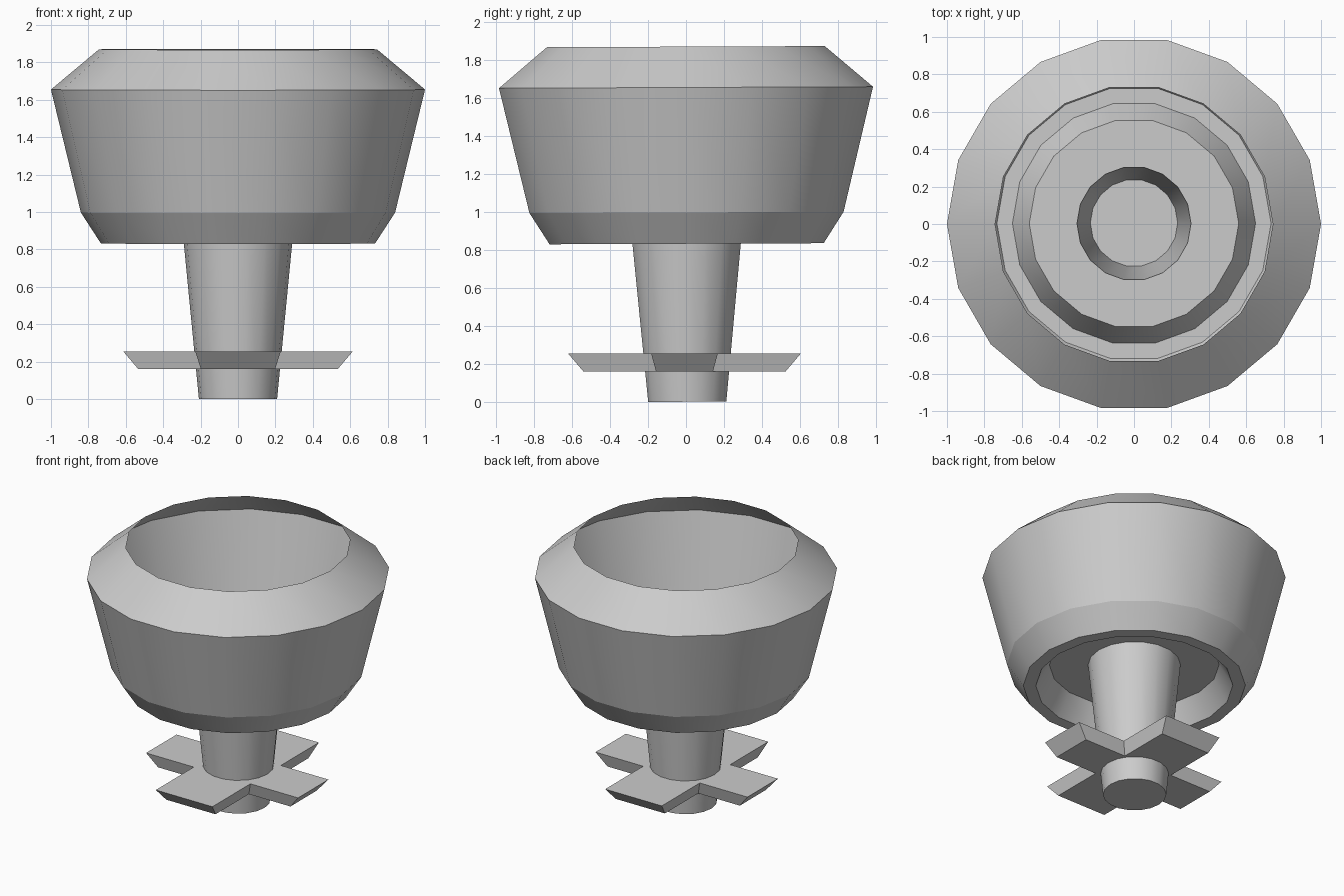
import bpy, bmesh
from math import cos, sin, tau
from mathutils import Matrix

if "Cube" in bpy.data.objects:
    bpy.data.objects.remove(bpy.data.objects["Cube"])

SIDES = 18
# the whole turned body leans very slightly around x
TILT = (Matrix.Translation((0, 0, 1.65)) @ Matrix.Rotation(0.004, 4, 'X')
        @ Matrix.Translation((0, 0, -1.65)))


def finish(name, bm):
    mesh = bpy.data.meshes.new(name)
    bm.to_mesh(mesh)
    bm.free()
    obj = bpy.data.objects.new(name, mesh)
    bpy.context.collection.objects.link(obj)
    return obj


def lathe(name, profile, cap_end=False):
    """Open sheet of rings, listed top to bottom along the outer side."""
    bm = bmesh.new()
    rings = [[bm.verts.new((r * cos(tau * i / SIDES), r * sin(tau * i / SIDES), z))
              for i in range(SIDES)] for r, z in profile]
    for a, b in zip(rings, rings[1:]):
        for i in range(SIDES):
            j = (i + 1) % SIDES
            bm.faces.new((a[i], b[i], b[j], a[j])).smooth = True
    if cap_end:
        bm.faces.new(rings[-1][::-1])
    # crisp horizontal creases, smooth round the sides
    for ring in rings:
        for i in range(SIDES):
            bm.edges.get((ring[i - 1], ring[i])).smooth = False
    bmesh.ops.transform(bm, matrix=TILT, verts=bm.verts)
    return finish(name, bm)


# thin cup shell with a recess underneath
lathe("cup", [(0.743, 1.87), (1.0, 1.655), (0.84, 0.997), (0.733, 0.832),
              (0.65, 0.832), (0.56, 0.99), (0.305, 0.99)])

# hollow tapered stem, closed at the foot
lathe("stem", [(0.305, 0.99), (0.209, 0.0)], cap_end=True)


# four-armed cross plate with bevelled sides
def cross_outline(reach, wx, wy):
    corner = [(reach, wy), (wx, wy), (wx, reach)]
    pts = corner + [(-x, y) for x, y in corner[::-1]]
    return pts + [(-x, -y) for x, y in pts]


bm = bmesh.new()
top = [bm.verts.new((x, y - 0.008, 0.253)) for x, y in cross_outline(0.612, 0.228, 0.175)]
low = [bm.verts.new((x, y - 0.008, 0.16)) for x, y in cross_outline(0.533, 0.198, 0.15)]
bm.faces.new(top)
bm.faces.new(low[::-1])
for i in range(len(top)):
    bm.faces.new((top[i - 1], low[i - 1], low[i], top[i]))
bmesh.ops.recalc_face_normals(bm, faces=bm.faces)
finish("cross_plate", bm)
